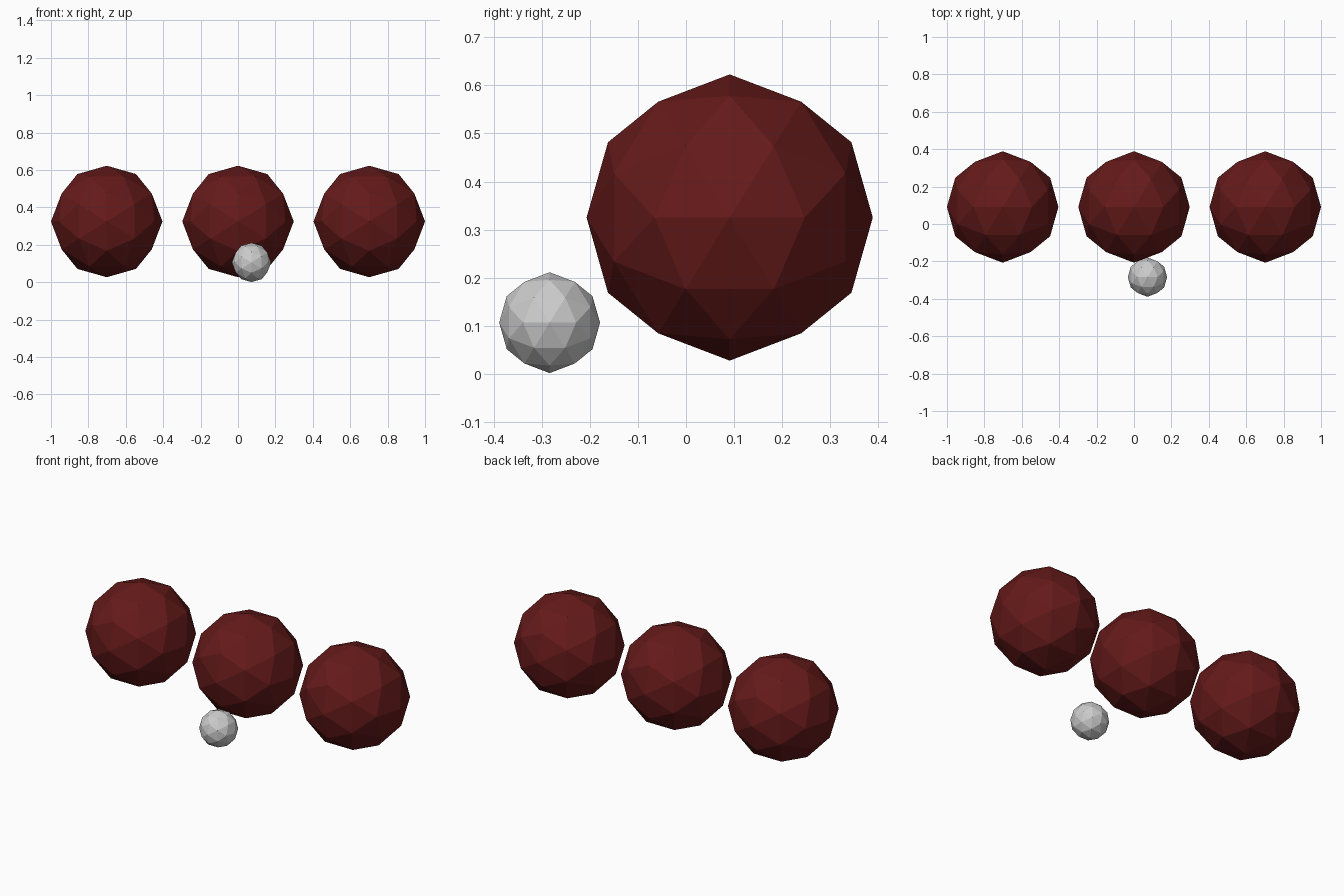
import bpy, math

if "Cube" in bpy.data.objects:
    bpy.data.objects.remove(bpy.data.objects["Cube"])

# Tilt that puts an edge, rather than a corner, of the icosphere at the top
TILT = -math.atan(2 / (1 + math.sqrt(5)))

red = bpy.data.materials.new("dark_red")
red.diffuse_color = (0.13, 0.01, 0.01, 1)
red.use_nodes = True
red.node_tree.nodes["Principled BSDF"].inputs["Base Color"].default_value = red.diffuse_color


def ball(name, radius, location, material=None):
    """Flat-faced 80-sided ball."""
    bpy.ops.mesh.primitive_ico_sphere_add(
        subdivisions=2, radius=radius, location=location, rotation=(0, TILT, 0))
    obj = bpy.context.object
    obj.name = name
    if material:
        obj.data.materials.append(material)
    return obj


# Row of three large red balls
for side, x in (("left", -0.702), ("middle", 0.0), ("right", 0.702)):
    ball(f"{side}_red_ball", 0.298, (x, 0.091, 0.325), red)

# Small grey ball in front
ball("small_grey_ball", 0.105, (0.072, -0.284, 0.106))
